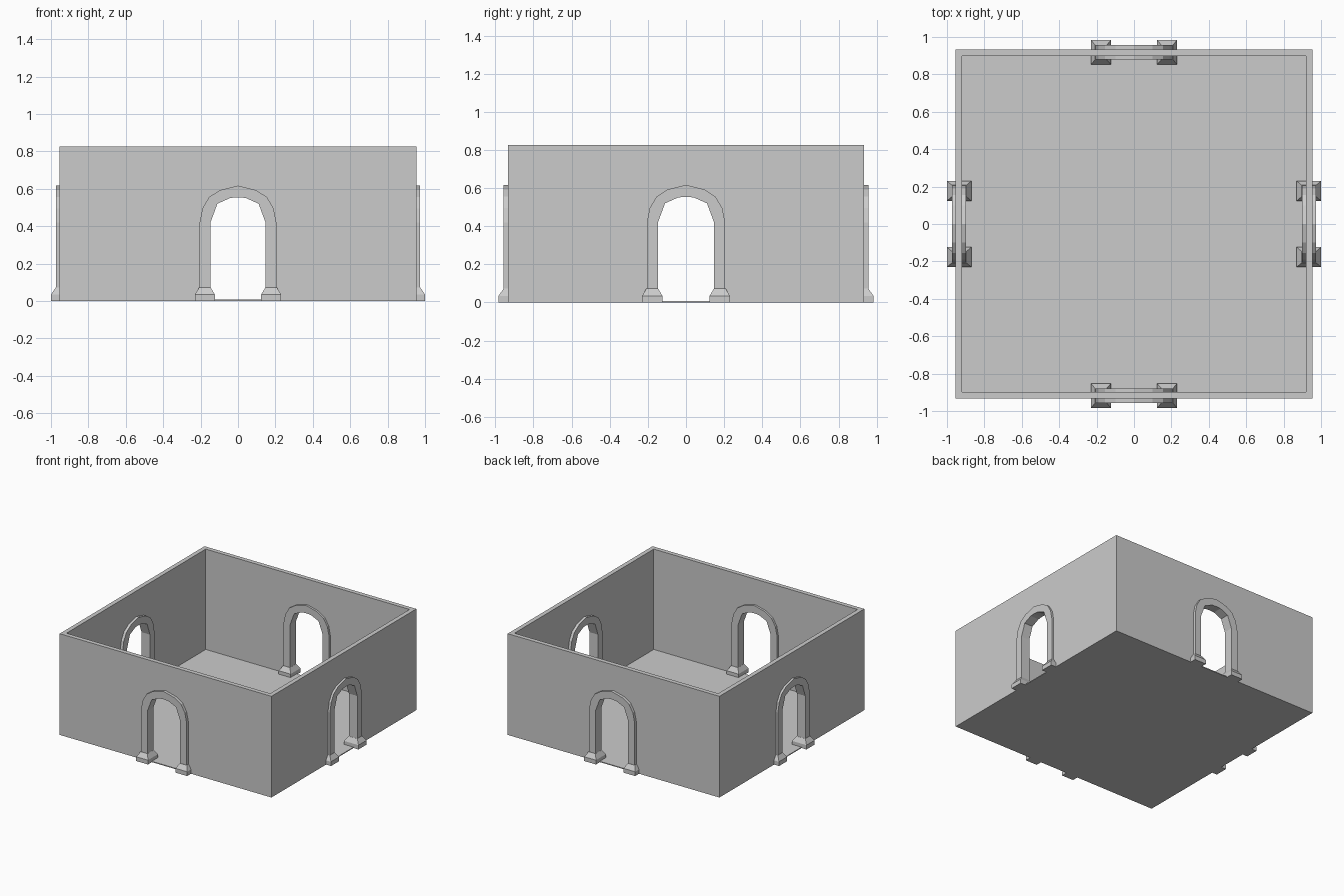
import bpy, bmesh
from math import pi
from mathutils import Matrix

if "Cube" in bpy.data.objects:
    bpy.data.objects.remove(bpy.data.objects["Cube"])

FLOOR, TOP = 0.007, 0.825


def mirrored(half):
    """Half outline (x >= 0, bottom to apex) -> full outline, right to left."""
    return half + [(-x, z) for x, z in reversed(half) if x > 0]


def finish(name, bm, angle=0):
    bmesh.ops.transform(bm, matrix=Matrix.Rotation(angle, 4, 'Z'), verts=bm.verts)
    bmesh.ops.recalc_face_normals(bm, faces=bm.faces)
    mesh = bpy.data.meshes.new(name)
    bm.to_mesh(mesh)
    bm.free()
    obj = bpy.data.objects.new(name, mesh)
    bpy.context.collection.objects.link(obj)
    return obj


def panel(name, outline, dist, depth, angle):
    """Outline in x,z extruded through depth, centred dist in front of the middle."""
    bm = bmesh.new()
    face = bm.faces.new([bm.verts.new((x, -dist - depth / 2, z)) for x, z in outline])
    ext = bmesh.ops.extrude_face_region(bm, geom=[face], use_keep_orig=True)
    moved = [v for v in ext['geom'] if isinstance(v, bmesh.types.BMVert)]
    bmesh.ops.translate(bm, verts=moved, vec=(0, depth, 0))
    return finish(name, bm, angle)


def foot(name, x, dist, angle):
    """Square plinth block tapering up to the post."""
    bm = bmesh.new()
    rings = []
    for z, hx, hy in [(0, .053, .065), (.035, .053, .065), (.072, .031, .039)]:
        rings.append([bm.verts.new((x + sx * hx, -dist + sy * hy, z))
                      for sx, sy in [(-1, -1), (1, -1), (1, 1), (-1, 1)]])
    bm.faces.new(rings[0])
    bm.faces.new(rings[-1])
    for a, b in zip(rings, rings[1:]):
        for i in range(4):
            j = (i + 1) % 4
            bm.faces.new((a[i], a[j], b[j], b[i]))
    return finish(name, bm, angle)


# floor slab
bm = bmesh.new()
bmesh.ops.create_cube(bm, size=1)
bmesh.ops.transform(bm, verts=bm.verts, matrix=Matrix.Translation((0, 0, FLOOR / 2))
                    @ Matrix.Diagonal((1.91, 1.866, FLOOR, 1)))
finish("floor", bm)

# arch outlines: outer and inner edge of the door frame, and the hidden wall cut
outer = mirrored([(.205, .02), (.205, .42), (.19, .495), (.155, .555), (.098, .592), (0, .617)])
inner = mirrored([(.147, .02), (.147, .42), (.11, .52), (.04, .551), (0, .554)])
cut = mirrored([(.176, FLOOR), (.176, .42), (.135, .535), (.07, .57), (0, .585)])

# four sides: wall with doorway, arched frame, two feet
sides = [("front", 0, .955, .915, .918), ("right", pi / 2, .897, .937, .935),
         ("back", pi, .955, .915, .918), ("left", -pi / 2, .897, .937, .935)]
for side, angle, half, wall_dist, frame_dist in sides:
    wall = [(half, FLOOR), (half, TOP), (-half, TOP), (-half, FLOOR)] + cut[::-1]
    panel(side + "_wall", wall, wall_dist, .036, angle)
    panel(side + "_door_frame", outer + inner[::-1], frame_dist, .076, angle)
    for label, x in [("left", -.177), ("right", .177)]:
        foot(f"{side}_door_foot_{label}", x, frame_dist, angle)
